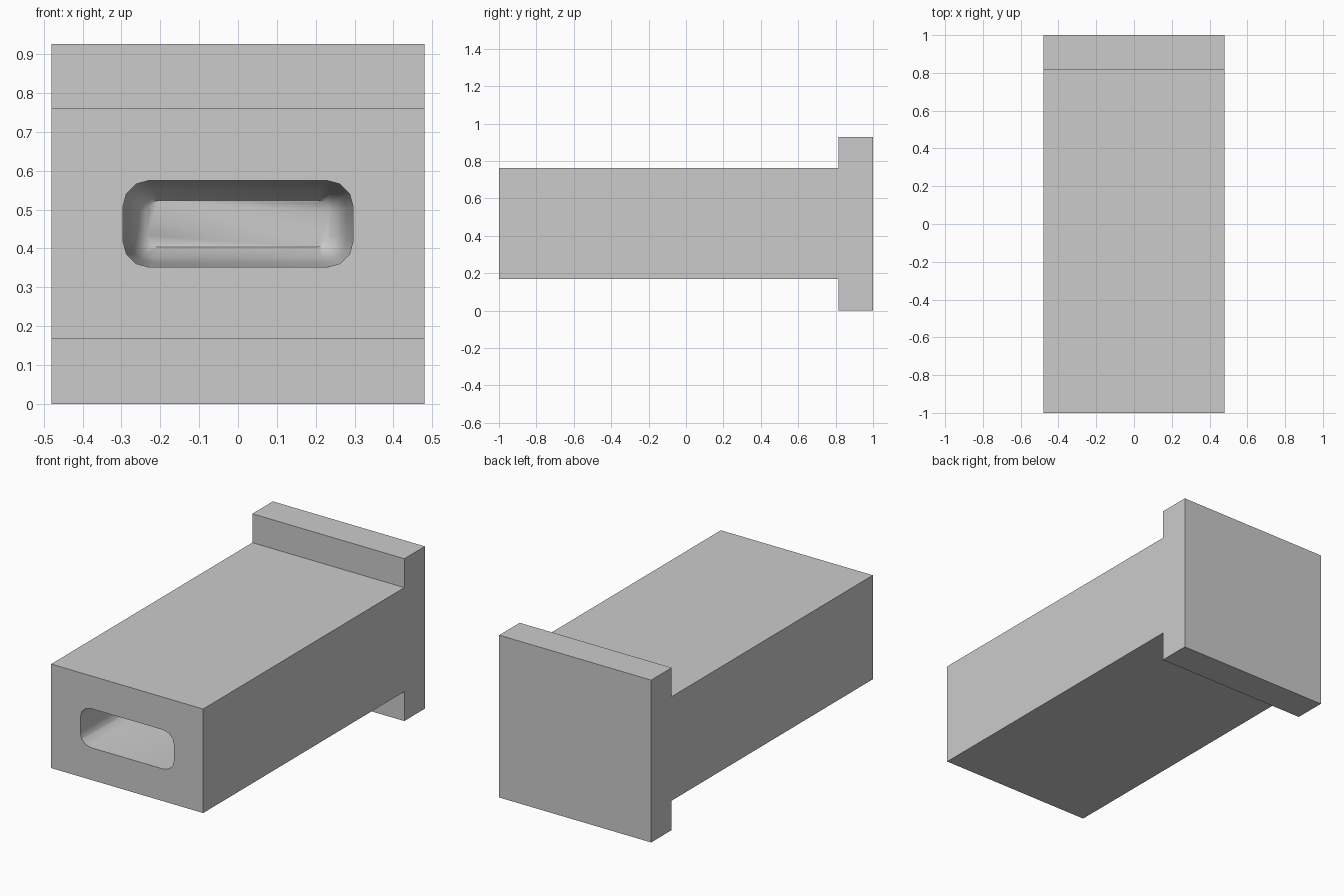
import bpy
import bmesh
from math import sin, cos, pi

cube = bpy.data.objects.get("Cube")
if cube:
    bpy.data.objects.remove(cube, do_unlink=True)

HALF_WIDTH = 0.48

grey = bpy.data.materials.new("plain grey")
grey.use_nodes = True
colour = (0.6, 0.6, 0.6, 1)
grey.diffuse_color = colour
grey.node_tree.nodes["Principled BSDF"].inputs["Base Color"].default_value = colour


def finish(name, bm):
    bmesh.ops.recalc_face_normals(bm, faces=bm.faces)
    mesh = bpy.data.meshes.new(name)
    bm.to_mesh(mesh)
    bm.free()
    mesh.materials.append(grey)
    obj = bpy.data.objects.new(name, mesh)
    bpy.context.collection.objects.link(obj)
    return obj


# Block with a taller end plate: a T-shaped side profile pushed across the width
profile = [(-1, 0.168), (0.815, 0.168), (0.815, 0), (1, 0),
           (1, 0.927), (0.815, 0.927), (0.815, 0.762), (-1, 0.762)]
bm = bmesh.new()
side = bm.faces.new([bm.verts.new((-HALF_WIDTH, y, z)) for y, z in profile])
pushed = bmesh.ops.extrude_face_region(bm, geom=[side])
moved = [v for v in pushed["geom"] if isinstance(v, bmesh.types.BMVert)]
bmesh.ops.translate(bm, verts=moved, vec=(2 * HALF_WIDTH, 0, 0))
block = finish("block_with_end_plate", bm)


# Slot cutter: rounded rectangles lofted from the mouth to a softened inner end
def rounded_ring(bm, y, half_w, half_h, radius, steps=3):
    ring = []
    for quarter, (sx, sz) in enumerate([(1, 1), (-1, 1), (-1, -1), (1, -1)]):
        for i in range(steps + 1):
            a = (quarter + i / steps) * pi / 2
            ring.append(bm.verts.new((sx * (half_w - radius) + radius * cos(a), y,
                                      0.4635 + sz * (half_h - radius) + radius * sin(a))))
    return ring


bm = bmesh.new()
sections = [(-1.05, 0.297, 0.112, 0.068), (0.45, 0.28, 0.1, 0.062),
            (0.55, 0.265, 0.085, 0.05), (0.6, 0.235, 0.06, 0.03)]
rings = [rounded_ring(bm, *s) for s in sections]
for a, b in zip(rings, rings[1:]):
    for i in range(len(a)):
        j = (i + 1) % len(a)
        bm.faces.new((a[i], a[j], b[j], b[i]))
bm.faces.new(rings[0])
bm.faces.new(rings[-1])
cutter = finish("slot_cutter", bm)
cutter.hide_render = True

# Cut the slot, then discard the cutter
cut = block.modifiers.new("slot", 'BOOLEAN')
cut.operation = 'DIFFERENCE'
cut.solver = 'EXACT'
cut.object = cutter
bpy.ops.object.select_all(action='DESELECT')
bpy.context.view_layer.objects.active = block
block.select_set(True)
bpy.ops.object.modifier_apply(modifier=cut.name)
bpy.data.objects.remove(cutter, do_unlink=True)
bpy.ops.object.shade_smooth_by_angle(angle=pi / 3)
